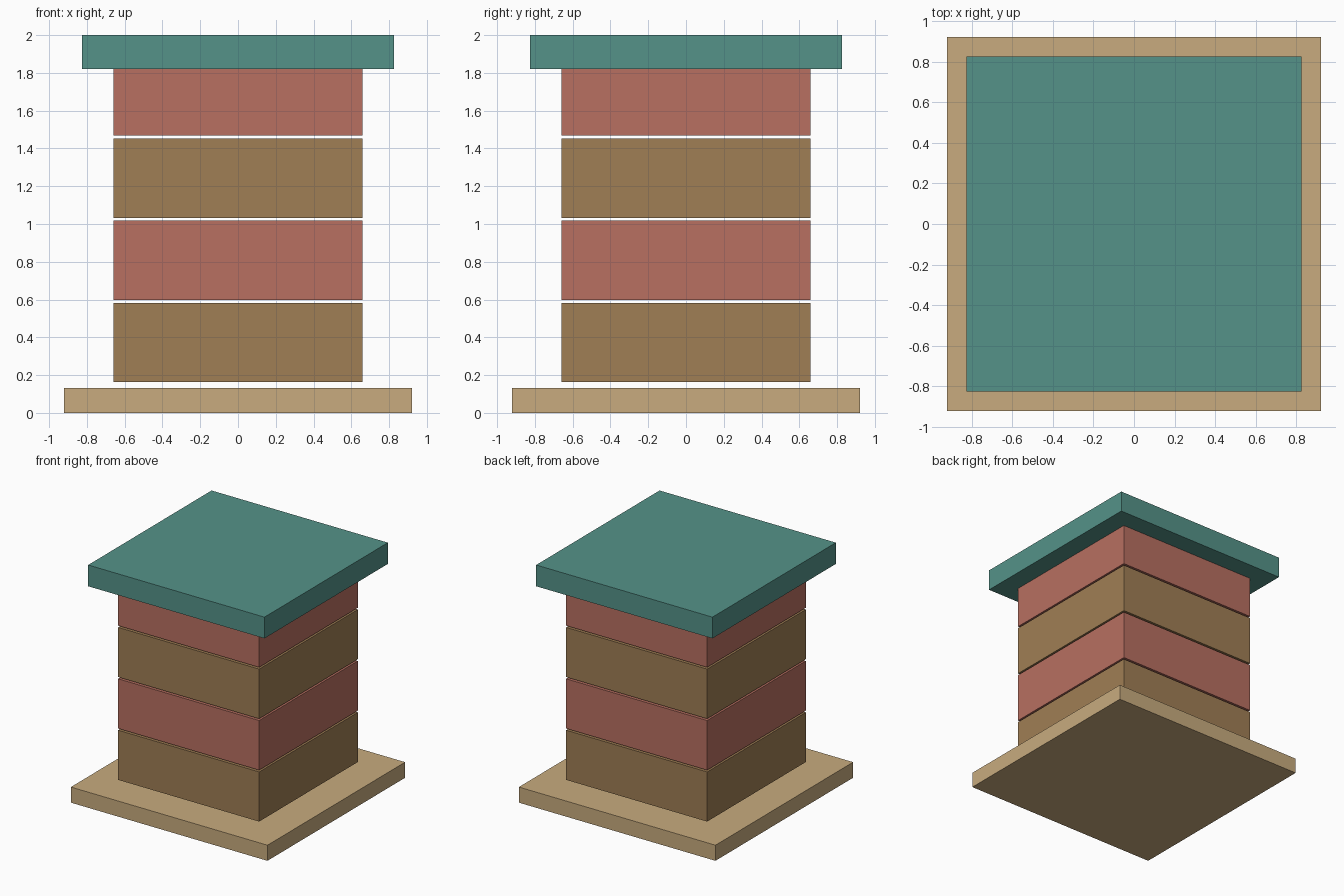
import bpy

if "Cube" in bpy.data.objects:
    bpy.data.objects.remove(bpy.data.objects["Cube"])


def material(name, rgb):
    m = bpy.data.materials.new(name)
    m.diffuse_color = (*rgb, 1)
    m.use_nodes = True
    m.node_tree.nodes["Principled BSDF"].inputs["Base Color"].default_value = m.diffuse_color
    return m


def slab(name, half, z0, z1, mat):
    bpy.ops.mesh.primitive_cube_add(size=1, location=(0, 0, (z0 + z1) / 2))
    ob = bpy.context.object
    ob.name = name
    ob.scale = (2 * half, 2 * half, z1 - z0)
    bpy.ops.object.transform_apply(location=False, rotation=False, scale=True)
    ob.data.materials.append(mat)
    return ob


tan = material("tan_wood", (0.58, 0.41, 0.21))
brown = material("brown_wood", (0.35, 0.21, 0.09))
red = material("red_paint", (0.48, 0.16, 0.12))
teal = material("teal_paint", (0.09, 0.29, 0.25))

# Bottom board
slab("base_board", 0.92, 0, 0.132, tan)

# Four stacked boxes with thin gaps, the top one tucked into the lid
HEIGHT, PITCH, START = 0.42, 0.435, 0.163
for i in range(4):
    z = START + i * PITCH
    slab(f"stack_box_{i + 1}", 0.66, z, z + HEIGHT, red if i % 2 else brown)

# Overhanging lid
slab("lid", 0.825, 1.82, 2.0, teal)
